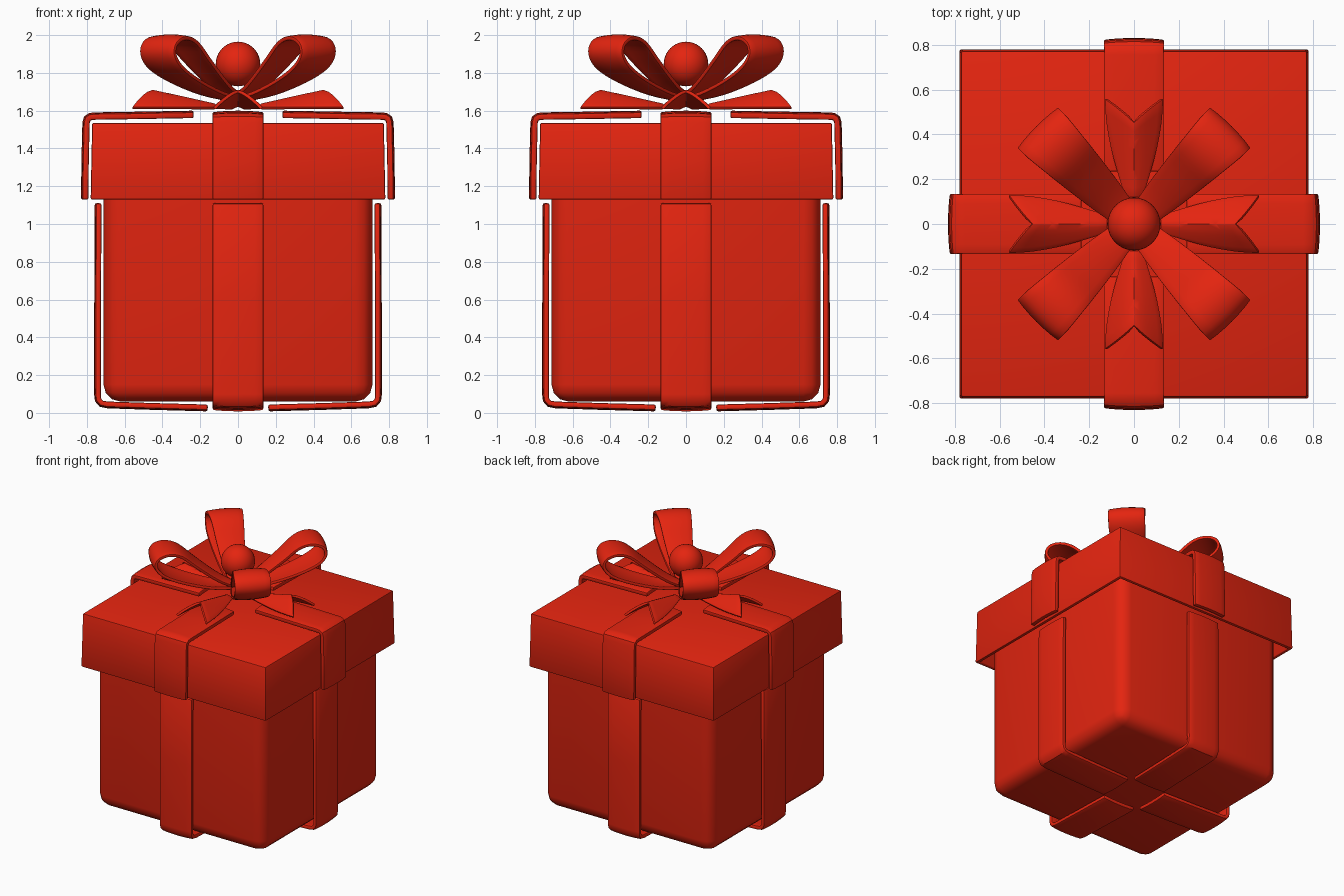
import bpy, bmesh
from math import radians, sin, pi
from mathutils import Vector

cube = bpy.data.objects.get("Cube")
if cube:
    bpy.data.objects.remove(cube, do_unlink=True)

red = bpy.data.materials.new("red")
red.use_nodes = True
red.diffuse_color = (0.78, 0.018, 0.005, 1)
red.node_tree.nodes["Principled BSDF"].inputs["Base Color"].default_value = red.diffuse_color


def finish(name, bm, thick=0, bevel=0, offset=0, segments=2):
    """Turn a bmesh into an object, thicken it, round its edges and shade it."""
    mesh = bpy.data.meshes.new(name)
    bm.to_mesh(mesh)
    bm.free()
    mesh.materials.append(red)
    ob = bpy.data.objects.new(name, mesh)
    bpy.context.collection.objects.link(ob)
    bpy.ops.object.select_all(action='DESELECT')
    ob.select_set(True)
    bpy.context.view_layer.objects.active = ob
    if thick:
        mod = ob.modifiers.new("thickness", 'SOLIDIFY')
        mod.thickness, mod.offset = thick, offset
        bpy.ops.object.modifier_apply(modifier=mod.name)
    if bevel:
        mod = ob.modifiers.new("soft edges", 'BEVEL')
        mod.width, mod.segments, mod.angle_limit = bevel, segments, radians(50)
        bpy.ops.object.modifier_apply(modifier=mod.name)
    bpy.ops.object.shade_smooth_by_angle(angle=radians(35))
    return ob


def sheet(name, point, rows, columns, thick, bevel):
    """Surface from point(u, v), u in 0..1 along and v in -1..1 across."""
    bm = bmesh.new()
    grid = [[bm.verts.new(point(i / rows, 2 * j / columns - 1)) for j in range(columns + 1)]
            for i in range(rows + 1)]
    for a, b in zip(grid, grid[1:]):
        for j in range(columns):
            bm.faces.new((a[j], b[j], b[j + 1], a[j + 1]))
    return finish(name, bm, thick, bevel)


def ribbon(name, path, width, crown, thick, bevel):
    """Band along a (distance, height) path, bulging outwards by crown."""
    pts = [Vector(p) for p in path]
    last = len(pts) - 1

    def point(u, v):
        i = round(u * last)
        d = (pts[min(i + 1, last)] - pts[max(i - 1, 0)]).normalized()
        p = pts[i] + Vector((d.y, -d.x)) * crown * (1 - v * v)
        return p.x, v * width(pts[i].x), p.y
    return sheet(name, point, last, 6, thick, bevel)


def smooth_path(points, steps=4):
    """Catmull-Rom curve through the points."""
    p = [Vector(q) for q in points]
    p = [2 * p[0] - p[1]] + p + [2 * p[-1] - p[-2]]
    out = []
    for a, b, c, d in zip(p, p[1:], p[2:], p[3:]):
        for s in range(steps):
            t = s / steps
            out.append((b * 2 + (c - a) * t + (a * 2 - b * 5 + c * 4 - d) * t * t
                        + (b * 3 - a - c * 3 + d) * t ** 3) / 2)
    return out + [p[-2]]


def four_ways(ob, part, names, start=0):
    """Repeat a part every quarter turn."""
    for k, side in enumerate(names):
        copy = ob if k == 0 else ob.copy()
        if k:
            bpy.context.collection.objects.link(copy)
        copy.name = side + "_" + part
        copy.rotation_euler.z = radians(start + 90 * k)


def block(half_bottom, half_top, z0, z1):
    bm = bmesh.new()
    bmesh.ops.create_cube(bm, size=2)
    for v in bm.verts:
        half = half_top if v.co.z > 0 else half_bottom
        v.co = (v.co.x * half, v.co.y * half, z1 if v.co.z > 0 else z0)
    return bm


sides = ("left", "back", "right", "front")
corners = ("back_left", "back_right", "front_right", "front_left")

# Box body, rounded except at its top
bm = block(0.712, 0.712, 0.06, 1.45)
low = [e for e in bm.edges if min(v.co.z for v in e.verts) < 1]
bmesh.ops.bevel(bm, geom=low, offset=0.09, segments=3, profile=0.5, affect='EDGES')
finish("box_body", bm)

# Hollow lid, open underneath
bm = block(0.78, 0.772, 1.13, 1.535)
floor = [f for f in bm.faces if f.normal.z < -0.9]
bmesh.ops.delete(bm, geom=floor, context='FACES_ONLY')
finish("lid", bm, 0.035, 0.008, offset=-1)

# Ribbon pieces over the lid and around the body
lid_path = [(0.807, 1.13), (0.805, 1.34), (0.80, 1.535), (0.795, 1.556), (0.78, 1.565),
            (0.755, 1.567), (0.5, 1.571), (0.235, 1.576)]
four_ways(ribbon("lid_ribbon", lid_path, lambda d: 0.134, 0.008, 0.032, 0.01),
          "lid_ribbon", sides)
body_path = [(0.16, 0.03), (0.45, 0.038), (0.69, 0.046), (0.722, 0.052), (0.737, 0.07),
             (0.74, 0.1), (0.739, 0.6), (0.737, 1.11)]
four_ways(ribbon("body_ribbon", body_path, lambda d: 0.134, 0.007, 0.03, 0.01),
          "body_ribbon", sides)

# Bow loops on the diagonals
loop = smooth_path([(0.02, 1.665), (0.2, 1.695), (0.4, 1.76), (0.54, 1.83), (0.595, 1.9),
                    (0.575, 1.96), (0.5, 1.983), (0.41, 1.955), (0.3, 1.86), (0.15, 1.74),
                    (0.02, 1.665)])
four_ways(ribbon("bow_loop", loop, lambda d: 0.035 + 0.092 * min(1, d / 0.55) ** 0.6,
                 0.01, 0.022, 0.006), "bow_loop", corners, 45)


# Notched ribbon tails, ridged along the middle
def tail_point(u, v):
    side = abs(v)
    reach = 0.455 + 0.105 * side ** 0.85
    width = 0.035 + 0.09 * sin(u * pi / 2)
    ridge = (0.015 + 0.075 * u) * (1 - side ** 1.4)
    return 0.12 + u * (reach - 0.12), v * width, 1.613 + ridge


four_ways(sheet("bow_tail", tail_point, 8, 10, 0.018, 0.004), "bow_tail", sides)

# Round knot
bm = bmesh.new()
bmesh.ops.create_uvsphere(bm, u_segments=32, v_segments=20, radius=0.118)
finish("bow_knot", bm).location.z = 1.847
